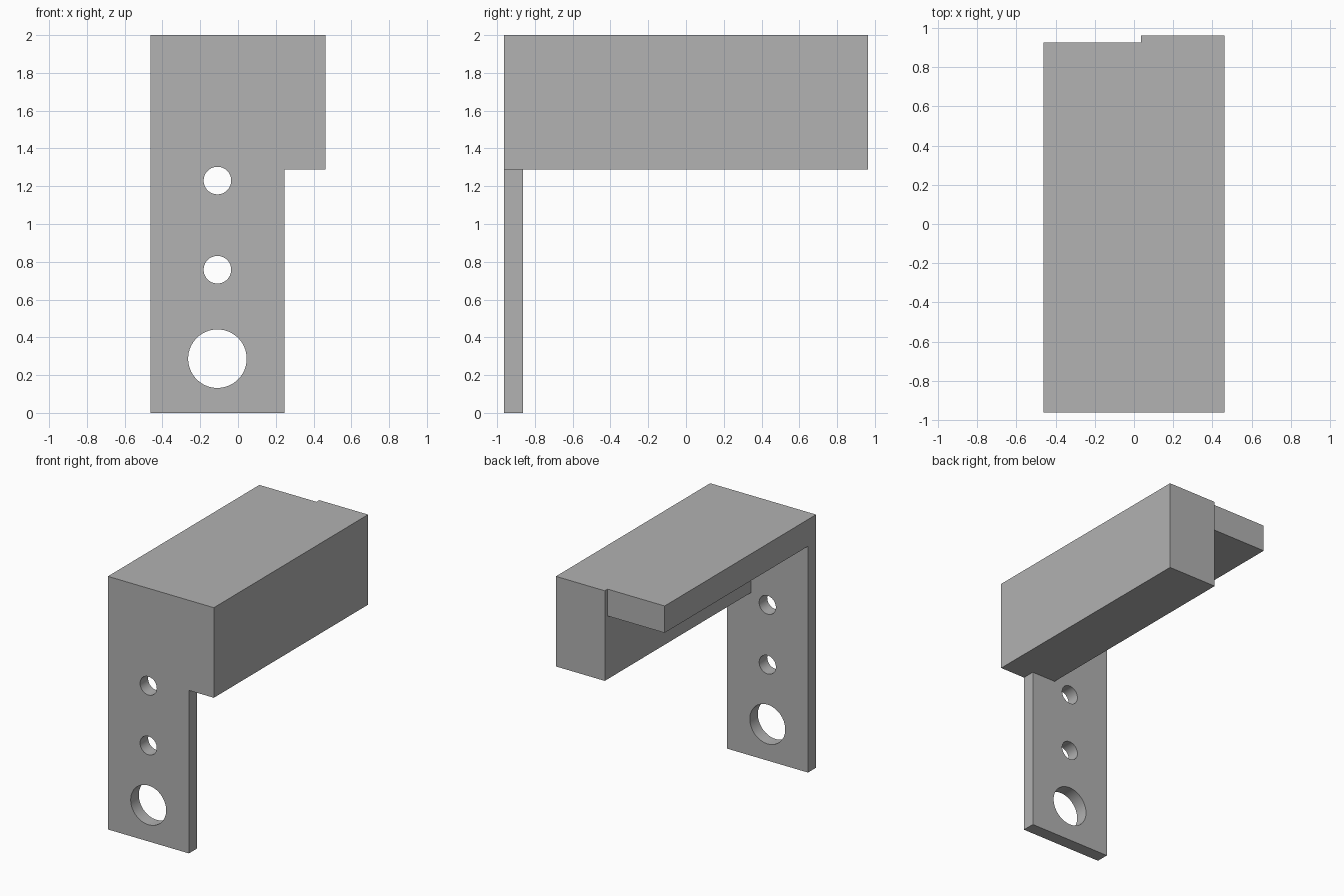
import bpy
import bmesh
import math
from mathutils import Matrix, Vector

cube = bpy.data.objects.get("Cube")
if cube:
    bpy.data.objects.remove(cube, do_unlink=True)

grey = bpy.data.materials.new("plain_grey")
grey.use_nodes = True
colour = (0.445, 0.445, 0.445, 1)
grey.diffuse_color = colour
grey.node_tree.nodes["Principled BSDF"].inputs["Base Color"].default_value = colour


def new_object(name, bm):
    mesh = bpy.data.meshes.new(name)
    bm.to_mesh(mesh)
    bm.free()
    mesh.materials.append(grey)
    obj = bpy.data.objects.new(name, mesh)
    bpy.context.collection.objects.link(obj)
    return obj


def box(name, low, high):
    low, high = Vector(low), Vector(high)
    bm = bmesh.new()
    bmesh.ops.create_cube(bm, size=1, matrix=Matrix.Translation((low + high) / 2)
                          @ Matrix.Diagonal((*(high - low), 1)))
    return new_object(name, bm)


def hole(name, x, z, radius):
    bm = bmesh.new()
    bmesh.ops.create_cone(bm, cap_ends=True, segments=64, radius1=radius,
                          radius2=radius, depth=0.4,
                          matrix=Matrix.Translation((x, FRONT, z))
                          @ Matrix.Rotation(math.pi / 2, 4, "X"))
    return new_object(name, bm)


def combine(target, other, operation):
    mod = target.modifiers.new(operation, "BOOLEAN")
    mod.operation, mod.solver, mod.object = operation, "EXACT", other
    bpy.context.view_layer.objects.active = target
    bpy.ops.object.modifier_apply(modifier=mod.name)
    bpy.data.objects.remove(other, do_unlink=True)


SIDE, FRONT, TOP = 0.463, -0.963, 2.0

# Front mounting plate, solid side block and thin top shelf, joined in one piece
bracket = box("bracket", (-SIDE, FRONT, 0), (0.245, -0.862, TOP))
block = box("side_block", (0.036, FRONT, 1.288), (SIDE, -FRONT, TOP))
shelf = box("top_shelf", (-SIDE, FRONT, 1.788), (0.2, 0.928, TOP))
for part in (block, shelf):
    combine(bracket, part, "UNION")

# Two screw holes above one large hole in the mounting plate
for z, radius in ((1.23, 0.073), (0.758, 0.073), (0.287, 0.155)):
    combine(bracket, hole("hole_cutter", -0.109, z, radius), "DIFFERENCE")

# Smooth hole walls, crisp outer edges
bpy.ops.object.select_all(action="DESELECT")
bracket.select_set(True)
bpy.context.view_layer.objects.active = bracket
bpy.ops.object.shade_smooth_by_angle(angle=math.radians(30))
